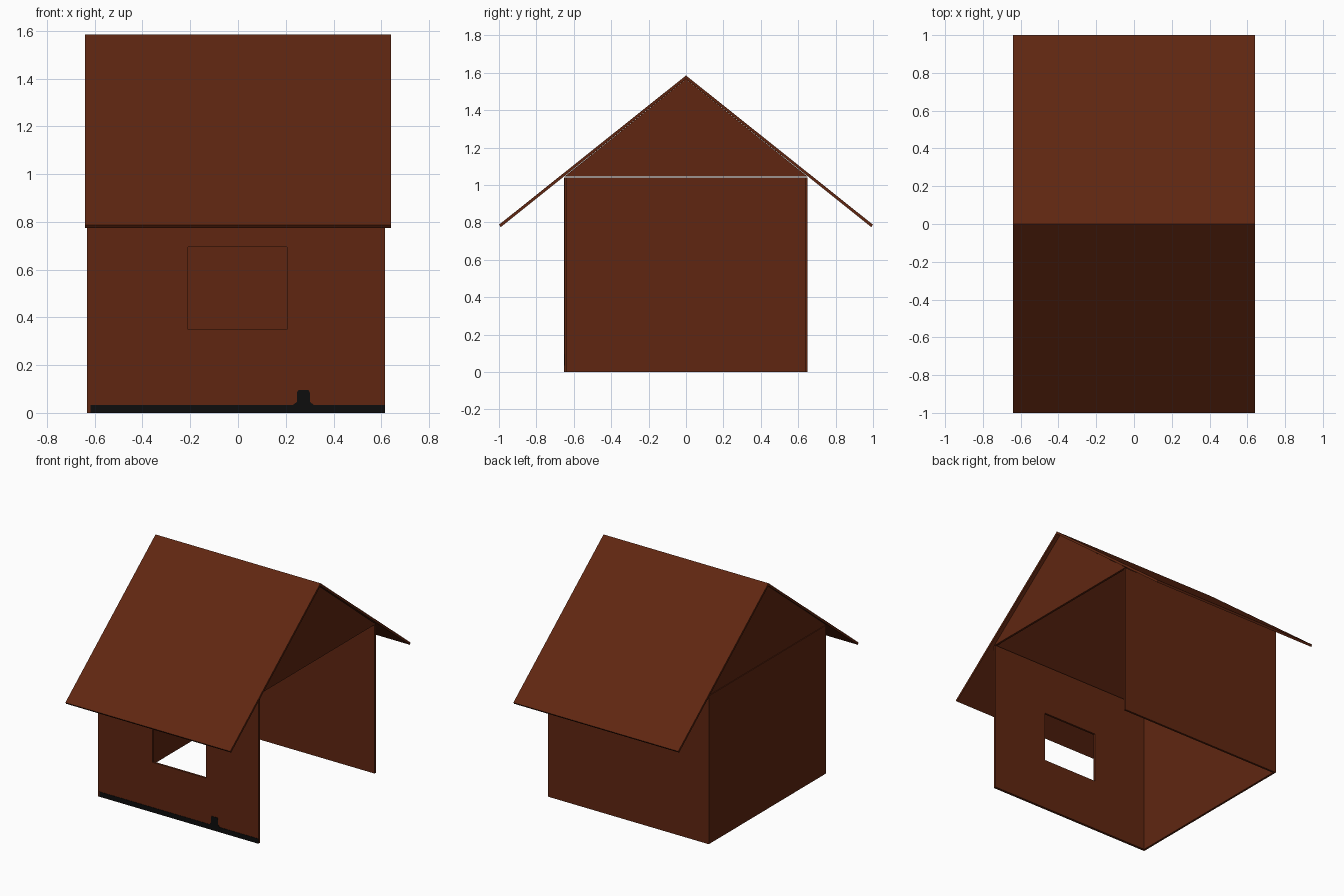
import bpy, bmesh
from mathutils import Vector

if "Cube" in bpy.data.objects:
    bpy.data.objects.remove(bpy.data.objects["Cube"])


def material(name, rgb):
    m = bpy.data.materials.new(name)
    m.diffuse_color = (*rgb, 1)
    m.use_nodes = True
    m.node_tree.nodes["Principled BSDF"].inputs["Base Color"].default_value = m.diffuse_color
    return m


BROWN = material("dark brown wood", (0.115, 0.0195, 0.0055))
BLACK = material("black trim", (0.004, 0.004, 0.004))


def panel(name, points, faces, depth, mat):
    """Extrude flat faces along the depth vector into a closed sheet."""
    bm = bmesh.new()
    verts = [bm.verts.new(p) for p in points]
    flat = [bm.faces.new([verts[i] for i in f]) for f in faces]
    ext = bmesh.ops.extrude_face_region(bm, geom=flat, use_keep_orig=True)
    moved = [g for g in ext["geom"] if isinstance(g, bmesh.types.BMVert)]
    bmesh.ops.translate(bm, verts=moved, vec=Vector(depth))
    bmesh.ops.recalc_face_normals(bm, faces=bm.faces)
    me = bpy.data.meshes.new(name)
    bm.to_mesh(me)
    bm.free()
    me.materials.append(mat)
    ob = bpy.data.objects.new(name, me)
    bpy.context.collection.objects.link(ob)
    return ob


def rect(a0, a1, z0, z1):
    return [(a0, z0), (a1, z0), (a1, z1), (a0, z1)]


QUAD = [(0, 1, 2, 3)]
T = 0.014            # board thickness
WALL_Z = 1.04        # top of the walls
X0, X1 = -0.618, 0.615

# front wall: ring of faces around the window opening
ring = rect(X0, X1, 0, WALL_Z) + rect(-0.21, 0.205, 0.35, 0.695)
panel("front_wall", [(x, -0.65, z) for x, z in ring],
      [(i, (i + 1) % 4, (i + 1) % 4 + 4, i + 4) for i in range(4)],
      (0, T, 0), BROWN)

# back wall
panel("back_wall", [(x, 0.65, z) for x, z in rect(X0, X1, 0, WALL_Z)],
      QUAD, (0, -T, 0), BROWN)

# left wall (the right side is open)
panel("left_wall", [(-0.632, y, z) for y, z in rect(-0.652, 0.65, 0, WALL_Z)],
      QUAD, (T, 0, 0), BROWN)

# gable triangles at both ends
for name, x in (("left_gable", -0.632), ("right_gable", X1 - T)):
    panel(name, [(x, -0.65, 1.044), (x, 0.65, 1.044), (x, 0, 1.566)],
          [(0, 1, 2)], (T, 0, 0), BROWN)

# sloping roof boards with overhanging eaves
for name, s in (("front_roof", -1), ("back_roof", 1)):
    profile = [(0, 1.585), (s, 0.787), (s * 0.99, 0.775), (0, 1.566)]
    panel(name, [(-0.64, y, z) for y, z in profile],
          QUAD, (1.28, 0, 0), BROWN)

# black skirting with a small raised stub on the front wall
trim = [(X0, 0), (X1, 0), (X1, 0.034), (0.317, 0.034), (0.301, 0.046),
        (0.301, 0.085), (0.295, 0.096), (0.253, 0.096), (0.247, 0.085),
        (0.247, 0.046), (0.231, 0.034), (X0, 0.034)]
panel("front_trim", [(x, -0.65, z) for x, z in trim],
      [tuple(range(len(trim)))], (0, -0.003, 0), BLACK)
